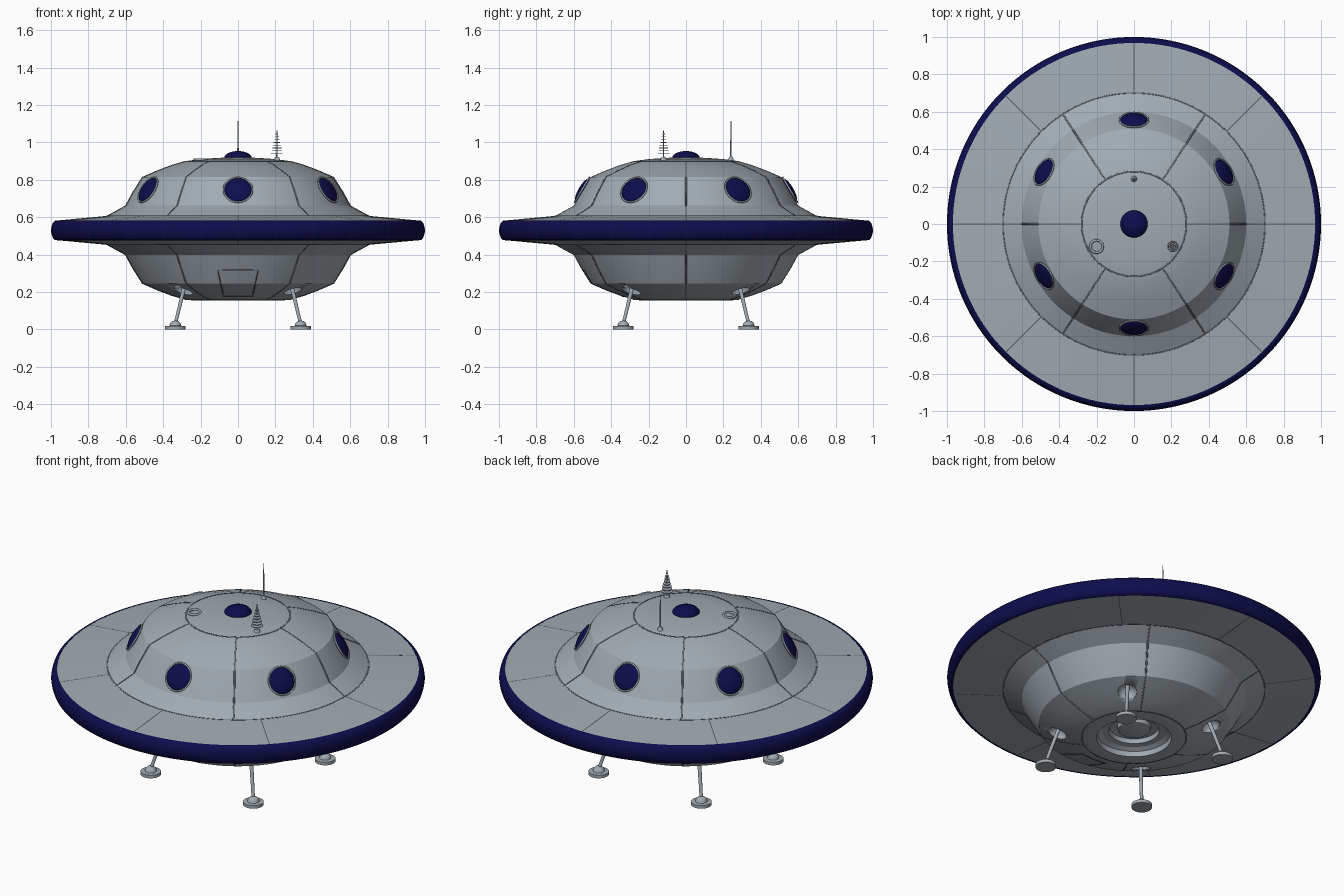
import bpy, bmesh, math
from mathutils import Vector, Matrix

if "Cube" in bpy.data.objects:
    bpy.data.objects.remove(bpy.data.objects["Cube"])

def material(name, rgb):
    m = bpy.data.materials.new(name)
    m.diffuse_color = (*rgb, 1)
    m.use_nodes = True
    m.node_tree.nodes["Principled BSDF"].inputs["Base Color"].default_value = m.diffuse_color
    return m

GREY = material("hull grey", (0.36, 0.41, 0.45))
BLUE = material("dark blue", (0.004, 0.004, 0.075))
SEAM = material("seam grey", (0.11, 0.125, 0.14))

def finish(name, bm, mat, angle=20):
    bmesh.ops.recalc_face_normals(bm, faces=bm.faces)
    me = bpy.data.meshes.new(name)
    bm.to_mesh(me)
    bm.free()
    me.materials.append(mat)
    ob = bpy.data.objects.new(name, me)
    bpy.context.collection.objects.link(ob)
    bpy.ops.object.select_all(action='DESELECT')
    ob.select_set(True)
    bpy.context.view_layer.objects.active = ob
    bpy.ops.object.shade_smooth_by_angle(angle=math.radians(angle))
    return ob

def lathe(name, profile, mat, center=(0, 0, 0), segs=128, angle=20, closed=False):
    """Revolve (r, z) points about a vertical axis."""
    bm = bmesh.new()
    vs = [bm.verts.new((r, 0, z)) for r, z in profile]
    es = [bm.edges.new(p) for p in zip(vs, vs[1:])]
    if closed:
        es.append(bm.edges.new((vs[-1], vs[0])))
    bmesh.ops.spin(bm, geom=vs + es, cent=(0, 0, 0), axis=(0, 0, 1),
                   angle=math.tau, steps=segs, use_duplicate=False)
    bmesh.ops.remove_doubles(bm, verts=bm.verts, dist=1e-5)
    bmesh.ops.translate(bm, verts=bm.verts, vec=center)
    return finish(name, bm, mat, angle)

def rod(name, a, b, r1, r2, mat=GREY, segs=12):
    a, b = Vector(a), Vector(b)
    rot = (b - a).to_track_quat('Z', 'Y').to_matrix().to_4x4()
    bm = bmesh.new()
    bmesh.ops.create_cone(bm, cap_ends=True, segments=segs, radius1=r1, radius2=r2,
                          depth=(b - a).length,
                          matrix=Matrix.Translation((a + b) / 2) @ rot)
    return finish(name, bm, mat, 40)

def ellipsoid(name, loc, size, rot, mat):
    bm = bmesh.new()
    bmesh.ops.create_uvsphere(bm, u_segments=32, v_segments=16, radius=1,
                              matrix=Matrix.Translation(loc) @ rot @ Matrix.Diagonal((*size, 1)))
    return finish(name, bm, mat, 60)

def seam(name, pts, closed=False, width=0.006, mat=SEAM):
    cu = bpy.data.curves.new(name, 'CURVE')
    cu.dimensions = '3D'
    cu.bevel_depth = width
    cu.bevel_resolution = 1
    sp = cu.splines.new('POLY')
    sp.points.add(len(pts) - 1)
    for p, co in zip(sp.points, pts):
        p.co = (*co, 1)
    sp.use_cyclic_u = closed
    cu.materials.append(mat)
    ob = bpy.data.objects.new(name, cu)
    bpy.context.collection.objects.link(ob)

def circle(r, z, n=96):
    return [(r * math.cos(math.tau * i / n), r * math.sin(math.tau * i / n), z) for i in range(n)]

# Hull: domed top, flat brim, mirrored belly with stepped well underneath
crown = [(0, .92), (.1, .918), (.2, .911)]
dome = [(.28, .9), (.35, .88), (.43, .85), (.51, .815), (.56, .735), (.60, .662), (.70, .607)]
brim = [(.70, .607), (.97, .582)]
MID = 0.53
flip = lambda pts: [(r, 2 * MID - z) for r, z in pts]
well = [(.25, .156), (.2, .156), (.195, .185), (.17, .198), (.135, .2), (.13, .225),
        (.09, .23), (.085, .205), (.07, .2), (0, .2)]
hull = lathe("hull", crown + dome + brim[1:] + flip(brim)[::-1] + flip(dome)[::-1][1:] + well, GREY)

# Rim band
band = [(.968, .583), (.98, .581), (.99, .57), (.997, .55), (1, .53)]
lathe("rim_band", band + flip(band)[::-1][1:], BLUE, angle=50, closed=True)

# Panel seams on both halves
def radial(pts, deg, sink):
    a = math.radians(deg)
    return [(r * math.cos(a), r * math.sin(a), z + sink) for r, z in pts]

for half, fn, s in (("upper", lambda p: p, -.004), ("lower", flip, .004)):
    for deg in (0, 57, 123, 180, 237, 303):
        seam(half + "_dome_seam", radial(fn(dome), deg, s))
    for k in range(8):
        seam(half + "_brim_seam", radial(fn(brim), 45 * k, s), width=.005)
    for r, z in fn([(.28, .9), (.70, .607)]):
        seam(half + "_ring_seam", circle(r, z + s), True)

# Hatch outline on the front of the belly
belly = flip(dome)[::-1]
def belly_point(x, z):
    for (r1, z1), (r2, z2) in zip(belly, belly[1:]):
        if z2 <= z <= z1:
            r = r1 + (r2 - r1) * (z1 - z) / (z1 - z2)
            return (x, -math.sqrt(r * r - x * x) + .002, z)

side = [(.108 - .03 * i / 8, .318 - .14 * i / 8) for i in range(9)]
top = [(x, .318) for x in (-.072, -.036, 0, .036, .072)]
base = [(x, .178) for x in (.05, .02, -.02, -.05)]
outline = top + side + base + [(-x, z) for x, z in side[::-1]]
seam("hatch_outline", [belly_point(x, z) for x, z in outline], True, .004)

# Portholes around the dome, with thin frames
tilt = math.atan2(.09, .153)
for k in range(6):
    a = math.radians(30 + 60 * k)
    rot = Matrix.Rotation(a, 4, 'Z') @ Matrix.Rotation(math.pi / 2 - tilt, 4, 'Y')
    loc = Vector((.553 * math.cos(a), .553 * math.sin(a), .745))
    ellipsoid("porthole", loc, (.072, .074, .022), rot, BLUE)
    frame = [loc + rot.to_3x3() @ Vector((x * 1.02, y * 1.02, .004)) for x, y, _ in circle(.075, 0, 40)]
    seam("porthole_frame", frame, True, .005, GREY)

# Top light
ellipsoid("top_light", (0, 0, .918), (.073, .073, .036), Matrix(), BLUE)

# Whip antenna
rod("whip_base", (0, .24, .895), (0, .24, .925), .02, .008)
rod("whip_antenna", (0, .24, .9), (0, .24, 1.115), .005, .002)

# Tiered antenna with shrinking discs
rod("tier_base", (.208, -.12, .895), (.208, -.12, .92), .022, .012)
rod("tier_mast", (.208, -.12, .9), (.208, -.12, 1.065), .004, .002)
for i in range(8):
    z, r = .938 + .015 * i, .031 - .0035 * i
    rod("tier_disc", (.208, -.12, z), (.208, -.12, z + .004), r, r, segs=20)

# Small hoop on the crown
seam("crown_hoop", [(x - .2, y - .12, .909) for x, y, _ in circle(.033, 0, 32)], True, .007, GREY)

# Landing legs set in scooped sockets
for sx in (-1, 1):
    for sy in (-1, 1):
        cut = ellipsoid("socket_cutter", (.293 * sx, .293 * sy, .198), (.052,) * 3, Matrix(), GREY)
        cut.hide_render = True
        cut.hide_viewport = True
        mod = hull.modifiers.new("socket", 'BOOLEAN')
        mod.operation = 'DIFFERENCE'
        mod.object = cut
        rod("leg", (.335 * sx, .335 * sy, .03), (.283 * sx, .283 * sy, .245), .009, .011)
        lathe("foot", [(0, 0), (.055, 0), (.055, .018), (.032, .02), (.028, .034), (.016, .045), (0, .048)],
              GREY, (.335 * sx, .335 * sy, 0), 32, 40)
